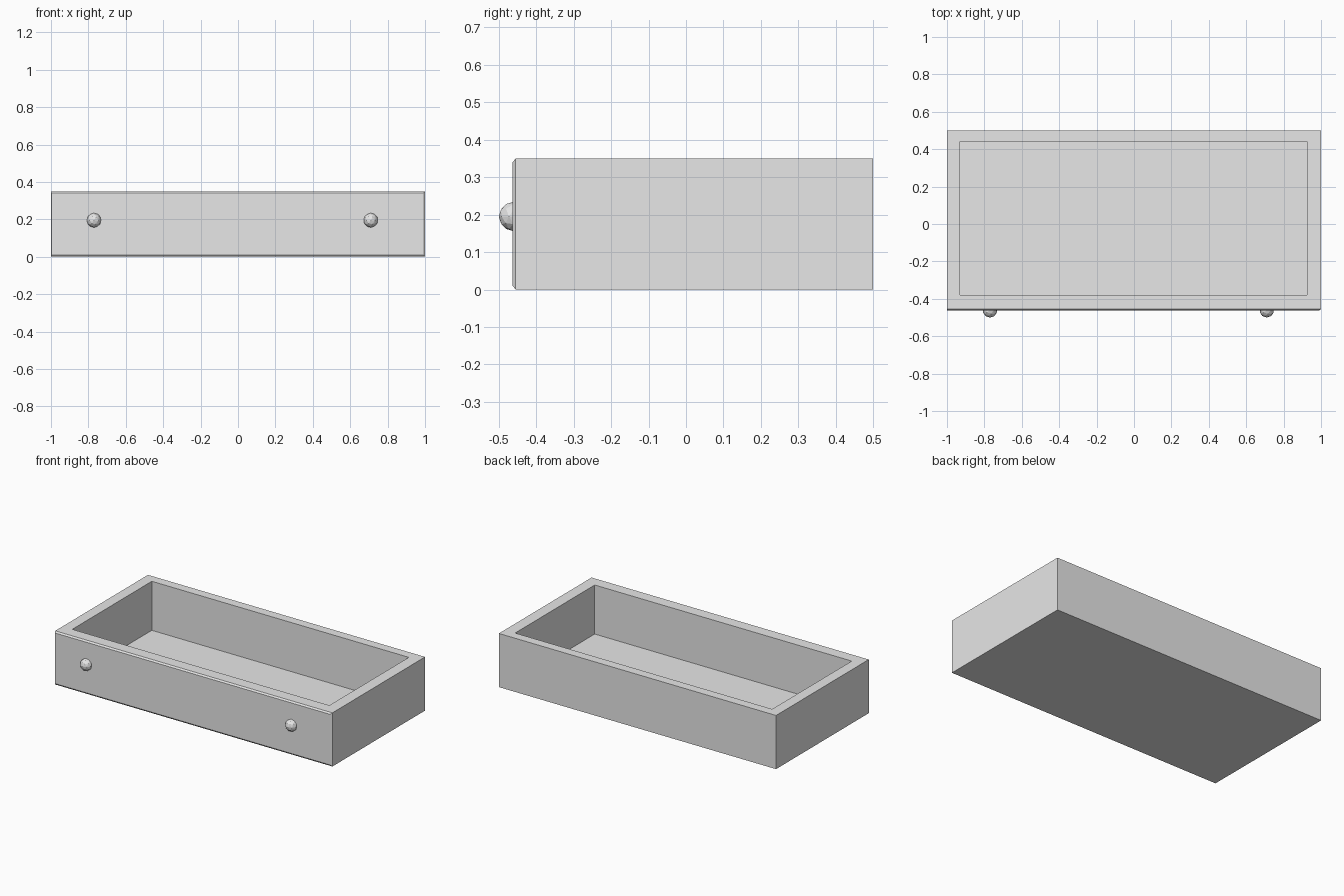
import bpy, bmesh
from mathutils import Vector

if "Cube" in bpy.data.objects:
    bpy.data.objects.remove(bpy.data.objects["Cube"], do_unlink=True)

grey = bpy.data.materials.new("plain_grey")
grey.use_nodes = True
color = (0.8, 0.8, 0.8, 1)
grey.diffuse_color = color
grey.node_tree.nodes["Principled BSDF"].inputs["Base Color"].default_value = color


def add_object(name, bm):
    bmesh.ops.recalc_face_normals(bm, faces=bm.faces)
    mesh = bpy.data.meshes.new(name)
    bm.to_mesh(mesh)
    bm.free()
    mesh.materials.append(grey)
    obj = bpy.data.objects.new(name, mesh)
    bpy.context.collection.objects.link(obj)
    return obj


def ring(bm, x0, x1, y0, y1, z):
    return [bm.verts.new(p) for p in
            ((x0, y0, z), (x1, y0, z), (x1, y1, z), (x0, y1, z))]


def bridge(bm, a, b):
    for i in range(4):
        j = (i + 1) % 4
        bm.faces.new((a[i], a[j], b[j], b[i]))


# Open drawer box: outer walls, rim, inner walls and floor
HEIGHT, FLOOR, FRONT = 0.35, 0.03, -0.455
bm = bmesh.new()
base = ring(bm, -1, 1, FRONT, 0.5, 0)
top = ring(bm, -1, 1, FRONT, 0.5, HEIGHT)
rim = ring(bm, -0.93, 0.925, -0.38, 0.44, HEIGHT)
floor = ring(bm, -0.93, 0.925, -0.38, 0.44, FLOOR)
bm.faces.new(base)
bridge(bm, base, top)
bridge(bm, top, rim)
bridge(bm, rim, floor)
bm.faces.new(floor)

# Raised front panel with a narrow chamfer
bm.faces.ensure_lookup_table()
front = next(f for f in bm.faces
             if all(abs(v.co.y - FRONT) < 1e-5 for v in f.verts))
panel = bmesh.ops.extrude_discrete_faces(bm, faces=[front])["faces"][0]
for v in panel.verts:
    v.co.y = FRONT - 0.008
    v.co.x = -0.998 if v.co.x < 0 else 0.988
    v.co.z = 0.01 if v.co.z < 0.1 else HEIGHT - 0.01
add_object("drawer_box", bm)

# Faceted round knobs
for name, x in (("right_knob", -0.77), ("left_knob", 0.71)):
    bm = bmesh.new()
    bmesh.ops.create_icosphere(bm, subdivisions=2, radius=0.039)
    bmesh.ops.translate(bm, verts=bm.verts, vec=Vector((x, -0.461, 0.195)))
    add_object(name, bm)
